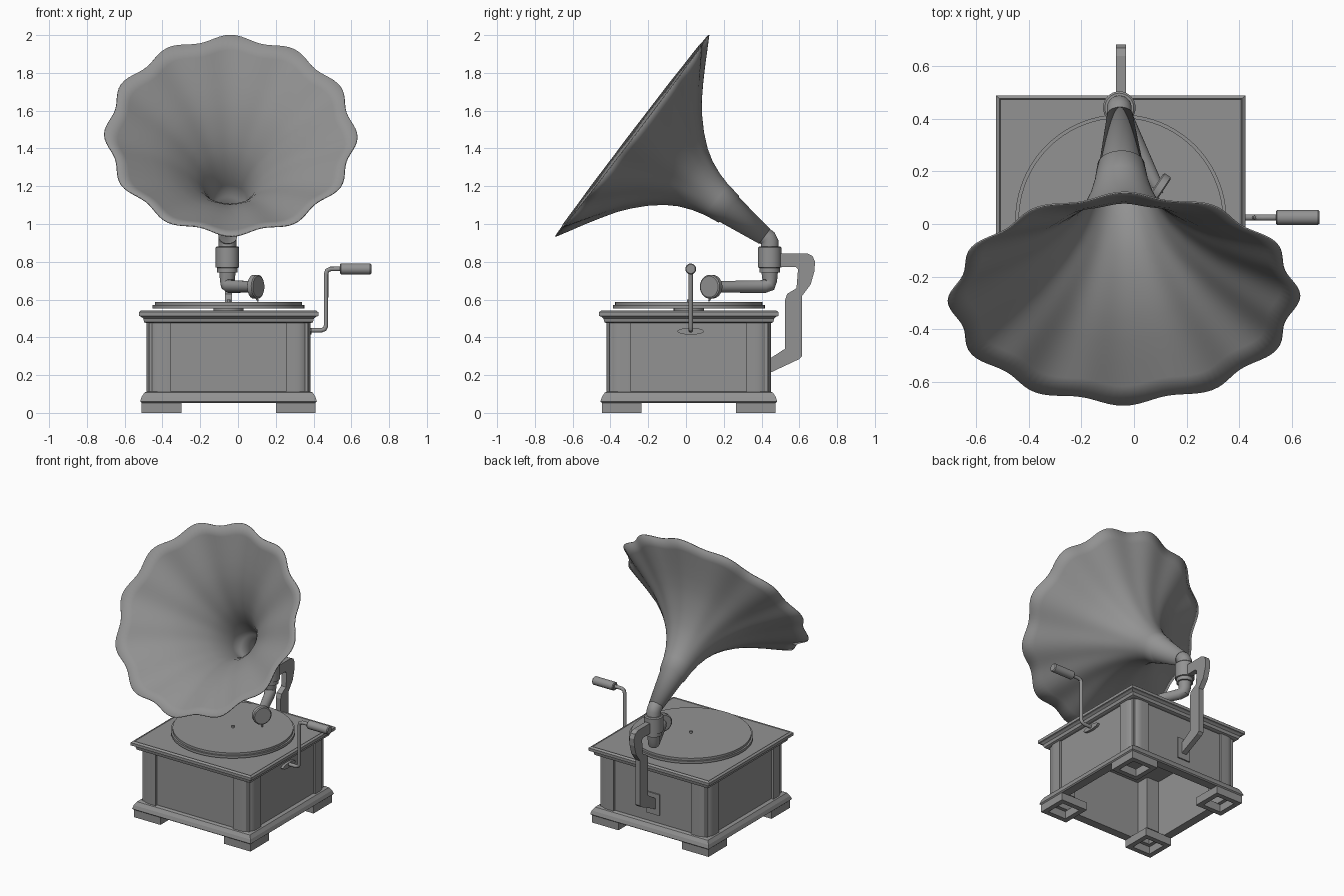
import bpy, bmesh, math
from mathutils import Vector

if "Cube" in bpy.data.objects:
    bpy.data.objects.remove(bpy.data.objects["Cube"])

GREY = (0.29, 0.29, 0.29, 1)
mat = bpy.data.materials.new("plain grey")
mat.use_nodes = True
mat.diffuse_color = GREY
mat.node_tree.nodes["Principled BSDF"].inputs["Base Color"].default_value = GREY

CX, CY = -0.05, 0.015          # centre of the cabinet


def finish(name, bm, smooth=True, angle=35):
    bmesh.ops.recalc_face_normals(bm, faces=bm.faces)
    mesh = bpy.data.meshes.new(name)
    bm.to_mesh(mesh)
    bm.free()
    mesh.materials.append(mat)
    obj = bpy.data.objects.new(name, mesh)
    bpy.context.collection.objects.link(obj)
    if smooth:
        bpy.ops.object.select_all(action="DESELECT")
        obj.select_set(True)
        bpy.context.view_layer.objects.active = obj
        bpy.ops.object.shade_smooth_by_angle(angle=math.radians(angle))
    return obj


def skin(bm, rings, closed=False, caps=True):
    """Join successive rings of points with quads."""
    rows = [[bm.verts.new(p) for p in ring] for ring in rings]
    n = len(rows[0])
    pairs = list(zip(rows, rows[1:]))
    if closed:
        pairs.append((rows[-1], rows[0]))
    for a, b in pairs:
        for i in range(n):
            j = (i + 1) % n
            bm.faces.new((a[i], a[j], b[j], b[i]))
    if caps and not closed:
        bm.faces.new(rows[0])
        bm.faces.new(rows[-1])


def tube(name, path, radii, sides=24):
    """Round tube along a path, with a radius for each point."""
    pts = [Vector(p) for p in path]
    if not isinstance(radii, (list, tuple)):
        radii = [radii] * len(pts)
    rings, side, last = [], None, None
    for i, p in enumerate(pts):
        ahead = (pts[min(i + 1, len(pts) - 1)] - p).normalized()
        behind = (p - pts[max(i - 1, 0)]).normalized()
        t = (ahead + behind).normalized()
        side = t.orthogonal().normalized() if side is None else last.rotation_difference(t) @ side
        last = t
        up = t.cross(side)
        angles = [math.tau * k / sides for k in range(sides)]
        rings.append([p + radii[i] * (side * math.cos(a) + up * math.sin(a)) for a in angles])
    bm = bmesh.new()
    skin(bm, rings)
    return finish(name, bm)


def square_ring(name, profile, cx, cy, closed=False):
    """Sweep a (half width, height) profile around a square."""
    corners = [(-1, -1), (1, -1), (1, 1), (-1, 1)]
    bm = bmesh.new()
    skin(bm, [[(cx + sx * h, cy + sy * h, z) for sx, sy in corners] for h, z in profile], closed)
    return finish(name, bm, False)


def prism(name, outline, start, offset, smooth=True):
    bm = bmesh.new()
    move = Vector(offset)
    pts = [Vector(start) + Vector(p) for p in outline]
    skin(bm, [pts, [p + move for p in pts]])
    return finish(name, bm, smooth)


# Cabinet: hollow base, recessed panels and moulded lid
square_ring("base_moulding", [(0.46, 0.053), (0.468, 0.06), (0.46, 0.085), (0.445, 0.108),
                              (0.43, 0.113), (0.4, 0.113), (0.4, 0.053)], CX, CY, True)
square_ring("panels", [(0.42, 0.1), (0.42, 0.49), (0.4, 0.49), (0.4, 0.1)], CX, CY, True)
square_ring("lid", [(0.435, 0.475), (0.447, 0.48), (0.452, 0.5), (0.464, 0.51), (0.475, 0.513),
                    (0.475, 0.533), (0.462, 0.543), (0.458, 0.538)], CX, CY)

# Corner posts with a rounded outer edge, and hollow feet
R = 0.075
for sx, side in ((-1, "right"), (1, "left")):
    for sy, end in ((-1, "front"), (1, "back")):
        arc = [(0.435 - R + R * math.cos(a), 0.435 - R + R * math.sin(a))
               for a in (math.pi / 2 * k / 8 for k in range(9))]
        outline = [(0.305, 0.305), (0.435, 0.305)] + arc + [(0.305, 0.435)]
        prism(f"post_{end}_{side}", [(sx * x, sy * y, 0) for x, y in outline],
              (CX, CY, 0.1), (0, 0, 0.385))
        square_ring(f"foot_{end}_{side}", [(0.105, 0), (0.105, 0.056), (0.07, 0.056), (0.07, 0)],
                    CX + sx * 0.355, CY + sy * 0.355, True)

# Turntable, record and spindle
def disc(name, r, z0, z1, sides=96):
    return tube(name, [(CX, CY, z0), (CX, CY, z1)], r, sides)


disc("turntable_hub", 0.08, 0.535, 0.56, 32)
disc("turntable", 0.402, 0.553, 0.57)
disc("record", 0.39, 0.569, 0.586)
disc("spindle", 0.009, 0.58, 0.6, 16)

# Crank on the left side
Y = 0.025
tube("crank_rod", [(0.36, Y, 0.437), (0.44, Y, 0.437), (0.458, Y, 0.443), (0.466, Y, 0.46),
                   (0.466, Y, 0.735), (0.472, Y, 0.754), (0.49, Y, 0.762), (0.55, Y, 0.762)], 0.012, 16)
tube("crank_handle", [(0.54, Y, 0.762), (0.545, Y, 0.762), (0.7, Y, 0.762), (0.706, Y, 0.762)],
     [0.024, 0.029, 0.029, 0.024], 20)
plate = [(0, 0.07 * math.cos(math.tau * k / 32), 0.018 * math.sin(math.tau * k / 32)) for k in range(32)]
prism("crank_plate", plate, (0.36, Y, 0.432), (0.028, 0, 0))

# Rear bracket holding the horn
bracket = [(0.47, 0.845), (0.64, 0.845), (0.67, 0.83), (0.683, 0.8), (0.68, 0.75), (0.66, 0.68),
           (0.615, 0.62), (0.615, 0.3), (0.6, 0.285), (0.44, 0.21), (0.44, 0.285), (0.525, 0.34),
           (0.525, 0.6), (0.535, 0.63), (0.585, 0.66), (0.593, 0.76), (0.58, 0.772), (0.47, 0.772)]
prism("bracket", [(0, y, z) for y, z in bracket], (CX - 0.019, 0, 0), (0.038, 0, 0), False)
prism("bracket_plate", [(-0.05, 0, 0.17), (0.05, 0, 0.17), (0.05, 0, 0.32), (-0.05, 0, 0.32)],
      (CX, 0.43, 0), (0, 0.014, 0), False)

# Collar, neck and tone arm
PX, PY = -0.056, 0.443
tube("collar", [(PX, PY, z) for z in (0.742, 0.768, 0.77, 0.875, 0.882)],
     [0.054, 0.054, 0.062, 0.062, 0.055], 32)
tube("horn_neck", [(PX, PY, 0.86), (PX, PY, 0.905), (PX, 0.433, 0.925), (PX, 0.405, 0.943)], 0.047, 32)
tube("tone_arm", [(PX, PY, 0.76), (PX, PY, 0.7), (-0.053, 0.437, 0.678), (-0.04, 0.41, 0.668),
                  (0.065, 0.18, 0.668), (0.085, 0.145, 0.668)],
     [0.045, 0.039, 0.039, 0.035, 0.03, 0.026])

# Sound box and needle
box = Vector((0.094, 0.133, 0.668))
axis = Vector((0.83, -0.55, 0))
tube("sound_box", [box + axis * d for d in (-0.018, -0.013, 0.013, 0.018)],
     [0.056, 0.063, 0.063, 0.056], 32)
tube("needle", [box + Vector((0, 0, -0.05)), box + Vector((0.012, -0.012, -0.077))], [0.009, 0.004], 10)

# Flared horn with twelve scalloped petals
rim = Vector((-0.038, -0.285, 1.468))
back = (Vector((-0.054, 0.43, 0.924)) - rim).normalized()
right = Vector((1, 0, 0))
right = (right - back * right.dot(back)).normalized()
up = right.cross(back)
if up.z < 0:
    up = -up
profile = [(0.88, 0.046), (0.645, 0.08), (0.64, 0.087), (0.56, 0.099), (0.49, 0.118), (0.42, 0.147),
           (0.358, 0.185), (0.29, 0.242), (0.23, 0.305), (0.18, 0.367), (0.13, 0.445),
           (0.085, 0.52), (0.04, 0.6), (0, 0.67)]
rings = []
for t, r in profile:
    depth = 0.055 * max(0, 1 - t / 0.5) ** 1.5
    ring = []
    for k in range(144):
        a = math.tau * k / 144
        s = r * (1 - depth * math.sin(6 * a) ** 2)
        ring.append(rim + back * t + s * (up * math.cos(a) + right * math.sin(a)))
    rings.append(ring)
bm = bmesh.new()
skin(bm, rings, caps=False)
horn = finish("horn", bm, angle=50)
wall = horn.modifiers.new("wall", "SOLIDIFY")
wall.thickness = 0.006
wall.offset = 0
